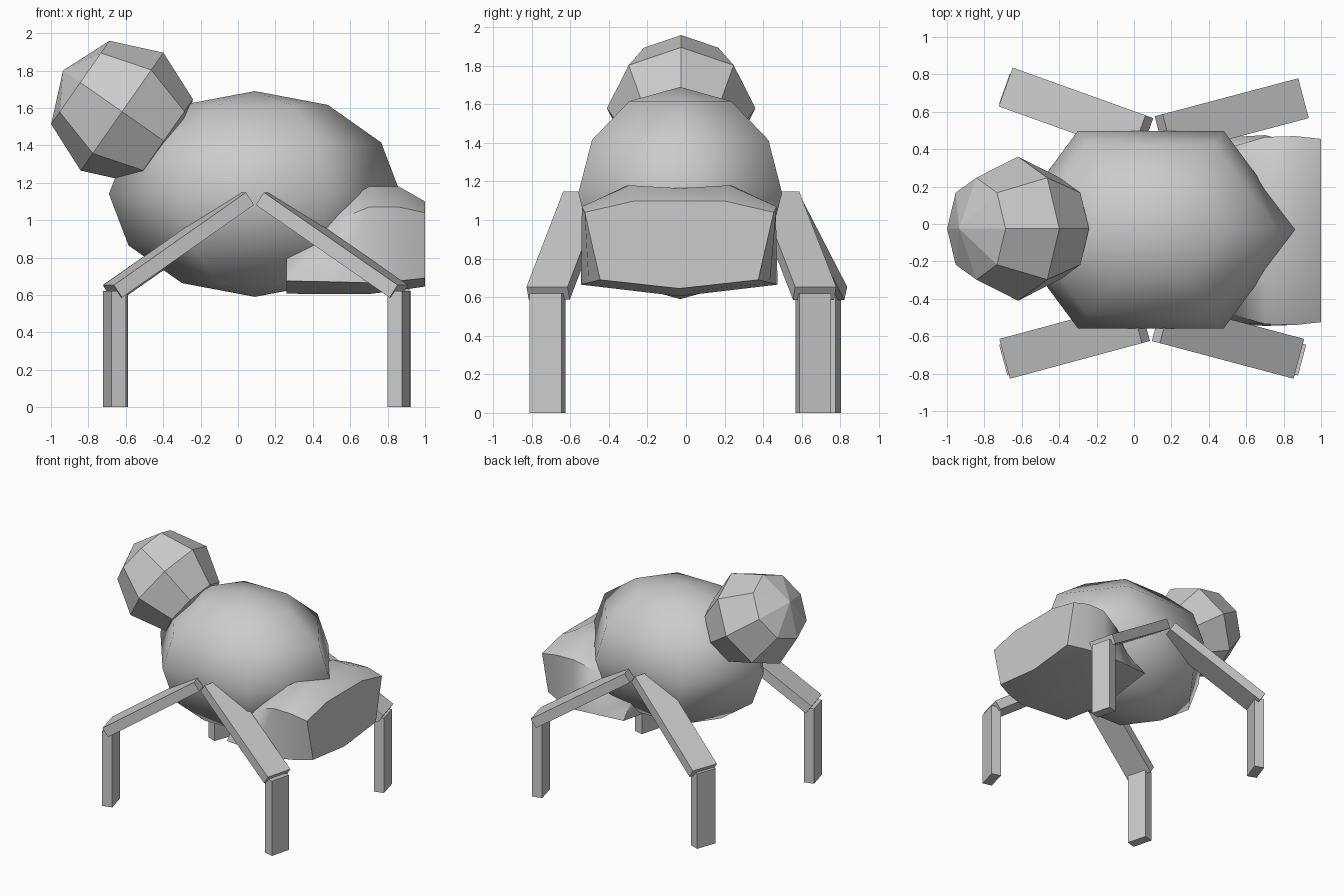
import bpy, bmesh, math
from mathutils import Vector, Matrix

if "Cube" in bpy.data.objects:
    bpy.data.objects.remove(bpy.data.objects["Cube"])

grey = bpy.data.materials.new("light_grey")
grey.diffuse_color = (0.6, 0.6, 0.6, 1)
grey.use_nodes = True
grey.node_tree.nodes["Principled BSDF"].inputs["Base Color"].default_value = grey.diffuse_color


def finish(name, bm, smooth_angle=None):
    """Turn a bmesh into an object; smooth it below the given angle."""
    bmesh.ops.recalc_face_normals(bm, faces=bm.faces[:])
    if smooth_angle is not None:
        for f in bm.faces:
            f.smooth = True
        for e in bm.edges:
            e.smooth = e.calc_face_angle(0) < math.radians(smooth_angle)
    mesh = bpy.data.meshes.new(name)
    bm.to_mesh(mesh)
    bm.free()
    mesh.materials.append(grey)
    ob = bpy.data.objects.new(name, mesh)
    bpy.context.collection.objects.link(ob)
    return ob


def loft(rings, start=None, end=None):
    """Bridge closed rings; each end is a point (fan) or a flat cap."""
    bm = bmesh.new()
    vs = [[bm.verts.new(p) for p in r] for r in rings]
    n = len(vs[0])
    for a, b in zip(vs, vs[1:]):
        for i in range(n):
            j = (i + 1) % n
            bm.faces.new((a[i], a[j], b[j], b[i]))
    for ring, tip in ((vs[0], start), (vs[-1], end)):
        if tip is None:
            bm.faces.new(ring)
        else:
            t = bm.verts.new(tip)
            for i in range(n):
                bm.faces.new((ring[i], ring[(i + 1) % n], t))
    return bm


def globe(segments, rings, size, centre, tilt=0):
    """Low-poly sphere with a vertex of each ring on the x axis."""
    levels = []
    for k in range(1, rings):
        t = math.pi * k / rings
        levels.append([(math.sin(t) * math.cos(2 * math.pi * i / segments),
                        math.sin(t) * math.sin(2 * math.pi * i / segments),
                        math.cos(t)) for i in range(segments)])
    bm = loft(levels, (0, 0, 1), (0, 0, -1))
    bm.transform(Matrix.Translation(centre)
                 @ Matrix.Rotation(math.radians(tilt), 4, 'Y')
                 @ Matrix.Diagonal((*size, 1)))
    return bm


def beam(name, a, b, side, width, thick):
    """Box from a to b whose width runs along the side direction."""
    a, b = Vector(a), Vector(b)
    d = (b - a).normalized()
    w = (side - d * side.dot(d)).normalized()
    n = d.cross(w)
    w, n = w * width / 2, n * thick / 2
    finish(name, loft([[p + w + n, p - w + n, p - w - n, p + w - n] for p in (a, b)]))


# Body and tilted faceted head
finish("body", globe(6, 6, (0.78, 0.61, 0.55), (0.09, -0.03, 1.14)), 180)
finish("head", globe(8, 4, (0.385, 0.385, 0.385), (-0.62, -0.025, 1.58), -55))

# Abdomen: half sections along x as (half width, height), cut flat at the rear
sections = {
    0.26: [(0, 0.90), (0.20, 0.88), (0.38, 0.80), (0.48, 0.675), (0, 0.607)],
    0.53: [(0, 1.07), (0.24, 1.08), (0.45, 1.00), (0.50, 0.67), (0, 0.605)],
    0.70: [(0, 1.165), (0.27, 1.18), (0.50, 1.07), (0.51, 0.665), (0, 0.605)],
    0.86: [(0, 1.165), (0.26, 1.18), (0.505, 1.07), (0.47, 0.675), (0, 0.625)],
    1.00: [(0, 1.10), (0.23, 1.10), (0.49, 1.04), (0.41, 0.69), (0, 0.645)],
}
rings = []
for x, half in sections.items():
    outline = half + [(-y, z) for y, z in half[-2:0:-1]]
    rings.append([(x, y - 0.035, z) for y, z in outline])
finish("abdomen", loft(rings), 60)

# Legs: hip, knee and foot centre positions in plan
legs = {
    "front_left": ((0.035, -0.525), (-0.67, -0.715), (-0.66, -0.718)),
    "front_right": ((0.145, -0.525), (0.86, -0.715), (0.86, -0.718)),
    "back_left": ((0.045, 0.47), (-0.665, 0.725), (-0.655, 0.71)),
    "back_right": ((0.16, 0.475), (0.885, 0.667), (0.865, 0.66)),
}
for name, (hip, knee, foot) in legs.items():
    along = Vector((knee[0] - hip[0], knee[1] - hip[1], 0))
    side = Vector((-along.y, along.x, 0)).normalized()
    beam(name + "_upper_leg", (*hip, 1.115), (*knee, 0.62), side, 0.22, 0.08)
    beam(name + "_lower_leg", (*foot, 0), (*foot, 0.62), side, 0.17, 0.08)
